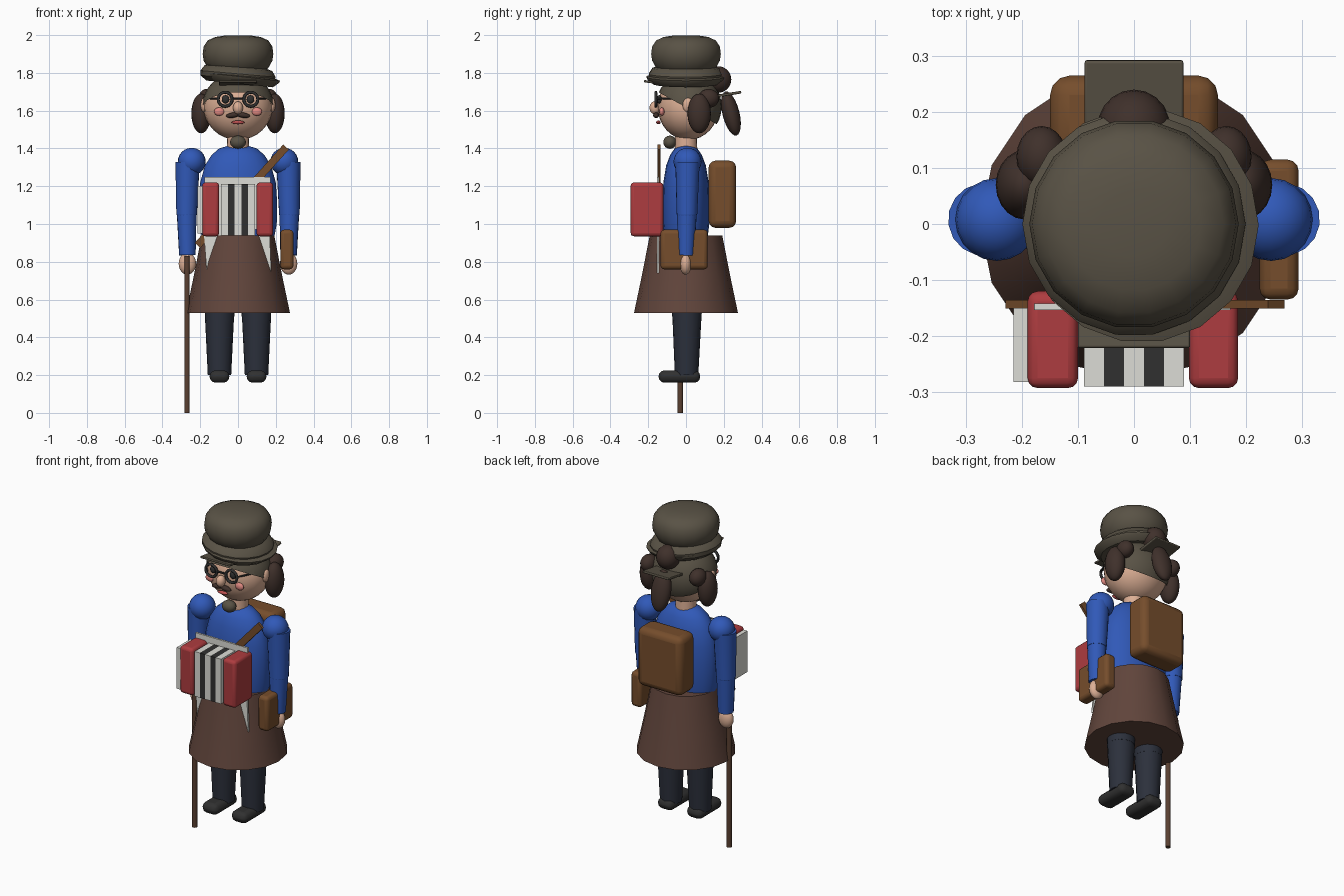
import bpy, bmesh, math
from mathutils import Vector

if "Cube" in bpy.data.objects:
    bpy.data.objects.remove(bpy.data.objects["Cube"])

COL = dict(hat=(.10, .085, .06), blue=(.03, .10, .48), skirt=(.12, .06, .045), red=(.42, .045, .05),
           white=(.72, .72, .67), leather=(.18, .075, .025), hair=(.05, .03, .024), skin=(.72, .43, .30),
           leg=(.025, .03, .045), dark=(.03, .03, .03), pink=(.75, .25, .22), lip=(.5, .08, .08),
           wood=(.10, .05, .03))
MATS = {}
for key, c in COL.items():
    MATS[key] = bpy.data.materials.new(key)
    MATS[key].diffuse_color = (*c, 1)


def finish(name, col, smooth=40):
    o = bpy.context.object
    o.name = name
    o.data.materials.append(MATS[col])
    bpy.ops.object.shade_smooth_by_angle(angle=math.radians(smooth))
    return o


def ball(name, col, loc, rad, rot=(0, 0, 0), seg=20, rings=12):
    bpy.ops.mesh.primitive_uv_sphere_add(segments=seg, ring_count=rings, radius=1, location=loc,
                                         rotation=[math.radians(a) for a in rot])
    o = bpy.context.object
    o.scale = rad
    return finish(name, col, 60)


def box(name, col, lo, hi, bevel=0, rot=(0, 0, 0)):
    lo, hi = Vector(lo), Vector(hi)
    bpy.ops.mesh.primitive_cube_add(size=1, location=(lo + hi) / 2)
    o = bpy.context.object
    o.scale = hi - lo
    bpy.ops.object.transform_apply(location=False, rotation=False, scale=True)
    o.rotation_euler = [math.radians(a) for a in rot]
    if bevel:
        m = o.modifiers.new("bevel", 'BEVEL')
        m.width, m.segments = bevel, 3
    return finish(name, col)


def limb(name, col, a, b, r1, r2, seg=16):
    a, b = Vector(a), Vector(b)
    bpy.ops.mesh.primitive_cone_add(vertices=seg, radius1=r1, radius2=r2, depth=(b - a).length,
                                    location=(a + b) / 2)
    bpy.context.object.rotation_euler = (b - a).to_track_quat('Z', 'Y').to_euler()
    return finish(name, col)


def lathe(name, col, profile, sy=1, seg=20, loc=(0, 0, 0), rot=(0, 0, 0), smooth=40):
    bm = bmesh.new()
    rows = [[bm.verts.new((r * math.cos(t), r * sy * math.sin(t), z))
             for t in (2 * math.pi * i / seg for i in range(seg))] for r, z in profile]
    for lo, hi in zip(rows, rows[1:]):
        for i in range(seg):
            j = (i + 1) % seg
            bm.faces.new((lo[i], lo[j], hi[j], hi[i]))
    bm.faces.new(rows[0][::-1])
    bm.faces.new(rows[-1])
    me = bpy.data.meshes.new(name)
    bm.to_mesh(me)
    bm.free()
    o = bpy.data.objects.new(name, me)
    bpy.context.collection.objects.link(o)
    bpy.ops.object.select_all(action='DESELECT')
    bpy.context.view_layer.objects.active = o
    o.select_set(True)
    o.location = loc
    o.rotation_euler = [math.radians(a) for a in rot]
    return finish(name, col, smooth)


# Torso, skirt and neck
lathe("torso", 'blue', [(.19, .92), (.205, 1.0), (.207, 1.12), (.2, 1.22), (.175, 1.31), (.14, 1.365),
                        (.1, 1.4), (.05, 1.415)], sy=.6)
lathe("skirt", 'skirt', [(.275, .53), (.235, .72), (.192, .94)], seg=16)
limb("neck", 'skin', (0, 0, 1.38), (0, 0, 1.49), .06, .058)

# Arms, legs and shoes on both sides
for s, side in ((-1, "right"), (1, "left")):
    ball(side + "_shoulder", 'blue', (s * .245, .008, 1.33), (.074, .074, .073))
    limb(side + "_upper_arm", 'blue', (s * .272, .005, 1.05), (s * .267, .008, 1.326), .055, .065)
    limb(side + "_forearm", 'blue', (s * .268, 0, .835), (s * .272, .005, 1.07), .044, .053)
    ball(side + "_elbow", 'blue', (s * .272, .005, 1.06), (.054, .054, .05))
    ball(side + "_hand", 'skin', (s * .268, -.002, .79), (.046, .032, .058))
    limb(side + "_thigh", 'leg', (s * .098, .005, .49), (s * .095, .005, .7), .077, .085)
    limb(side + "_shin", 'leg', (s * .098, .003, .2), (s * .098, .005, .51), .062, .077)
    box(side + "_shoe", 'dark', (s * .098 - .052, -.145, .16), (s * .098 + .052, .075, .225), .03)

# Head and tilted hood that covers its back
ball("head", 'skin', (0, .012, 1.62), (.182, .162, .175), seg=24, rings=16)
hood = ball("hood", 'hat', (0, .014, 1.622), (.19, .175, .18), seg=24, rings=16)
bpy.ops.object.transform_apply(location=True, rotation=True, scale=True)
bm = bmesh.new()
bm.from_mesh(hood.data)
bmesh.ops.bisect_plane(bm, geom=bm.verts[:] + bm.edges[:] + bm.faces[:], clear_inner=True,
                       plane_co=(0, -.15, 1.70), plane_no=Vector((0, .55, 1)).normalized())
bm.to_mesh(hood.data)
bm.free()

# Hat: puffed crown, leaning band, skewed brim and two flaps
lathe("hat_crown", 'hat', [(.12, 1.79), (.16, 1.825), (.182, 1.865), (.187, 1.9), (.182, 1.94),
                           (.16, 1.972), (.12, 1.99), (.06, 1.999)], seg=18, smooth=60)
lathe("hat_band", 'hat', [(.165, -.05), (.196, -.025), (.2, 0), (.18, .03), (.13, .045)],
      loc=(0, 0, 1.795), rot=(0, 5, 0), seg=18)
lathe("hat_brim", 'hat', [(.175, -.03), (.205, -.005), (.21, .008), (.17, .02)],
      loc=(.013, -.002, 1.772), rot=(0, 6, 0), seg=18)
box("front_flap", 'hat', (-.1, -.222, 1.742), (.1, -.1, 1.754), .004, (-8, 0, 0))
box("back_flap", 'hat', (-.088, .14, 1.679), (.088, .293, 1.693), .004, (9, 0, 0))

# Hair bunches
ball("hair_bun", 'hair', (0, .17, 1.765), (.066, .07, .07))
ball("hair_tail", 'hair', (0, .238, 1.585), (.06, .045, .12), (14, 0, 0))
for s, side in ((-1, "right"), (1, "left")):
    ball(side + "_hair_bunch", 'hair', (s * .195, .07, 1.585), (.052, .062, .105))
    ball(side + "_hair_knot", 'hair', (s * .165, .12, 1.665), (.045, .055, .05))
    ball(side + "_ear", 'skin', (s * .18, .01, 1.63), (.018, .028, .038))

# Face
for s, side in ((-1, "right"), (1, "left")):
    bpy.ops.mesh.primitive_torus_add(major_radius=.037, minor_radius=.008, major_segments=24,
                                     minor_segments=8, location=(s * .068, -.16, 1.66),
                                     rotation=(math.pi / 2, 0, 0))
    finish(side + "_spectacle_rim", 'dark', 80)
    ball(side + "_eye", 'dark', (s * .066, -.142, 1.66), (.02, .014, .022))
    ball(side + "_cheek", 'pink', (s * .1, -.128, 1.595), (.027, .014, .022))
    ball(side + "_moustache", 'hair', (s * .028, -.158, 1.576), (.036, .016, .014), (0, s * 8, 0))
    limb(side + "_temple", 'dark', (s * .105, -.16, 1.665), (s * .172, -.02, 1.665), .005, .005, 8)
limb("spectacle_bridge", 'dark', (-.033, -.16, 1.665), (.033, -.16, 1.665), .006, .006, 8)
ball("nose", 'skin', (0, -.165, 1.615), (.026, .028, .034))
ball("lips", 'lip', (0, -.146, 1.538), (.034, .012, .01))
ball("chin_tuft", 'hat', (0, -.085, 1.433), (.042, .035, .035))

# Squeezebox: two red ends, striped bellows and key plate
box("squeezebox_right_end", 'red', (-.19, -.293, .935), (-.1, -.12, 1.22), .018)
box("squeezebox_left_end", 'red', (.098, -.293, .935), (.186, -.12, 1.22), .018)
for i in range(5):
    x = -.089 + i * .0356
    box(f"bellows_fold_{i + 1}", 'dark' if i % 2 else 'white', (x, -.29, .94), (x + .0356, -.13, 1.212))
box("key_plate", 'white', (-.215, -.282, .95), (-.188, -.15, 1.2))

# White cloth behind the squeezebox, with two pointed tails
outline = [(-.178, 1.25), (.172, 1.25), (.168, .94), (.176, .74), (.1, .97), (-.08, .97), (-.165, .74), (-.18, .94)]
bm = bmesh.new()
face = bm.faces.new([bm.verts.new((x, -.148, z)) for x, z in outline])
bm.normal_update()
cloth_mesh = bpy.data.meshes.new("cloth")
bm.to_mesh(cloth_mesh)
bm.free()
cloth = bpy.data.objects.new("cloth", cloth_mesh)
bpy.context.collection.objects.link(cloth)
cloth_mesh.materials.append(MATS['white'])
solid = cloth.modifiers.new("thickness", 'SOLIDIFY')
solid.thickness, solid.offset = .012, 0

# Strap, shoulder bag, backpack and walking stick
box("strap", 'leather', (-.33, -.151, 1.127), (.37, -.136, 1.167), 0, (0, -48, 0))
box("shoulder_bag", 'leather', (.224, -.135, .76), (.294, .115, .97), .02)
box("backpack", 'leather', (-.15, .12, .98), (.15, .265, 1.335), .035)
limb("walking_stick", 'wood', (-.27, -.03, 0), (-.27, -.03, .83), .015, .015, 10)

for m in bpy.data.materials:
    if m.users and not m.is_grease_pencil:
        m.use_nodes = True
        m.node_tree.nodes["Principled BSDF"].inputs["Base Color"].default_value = m.diffuse_color
